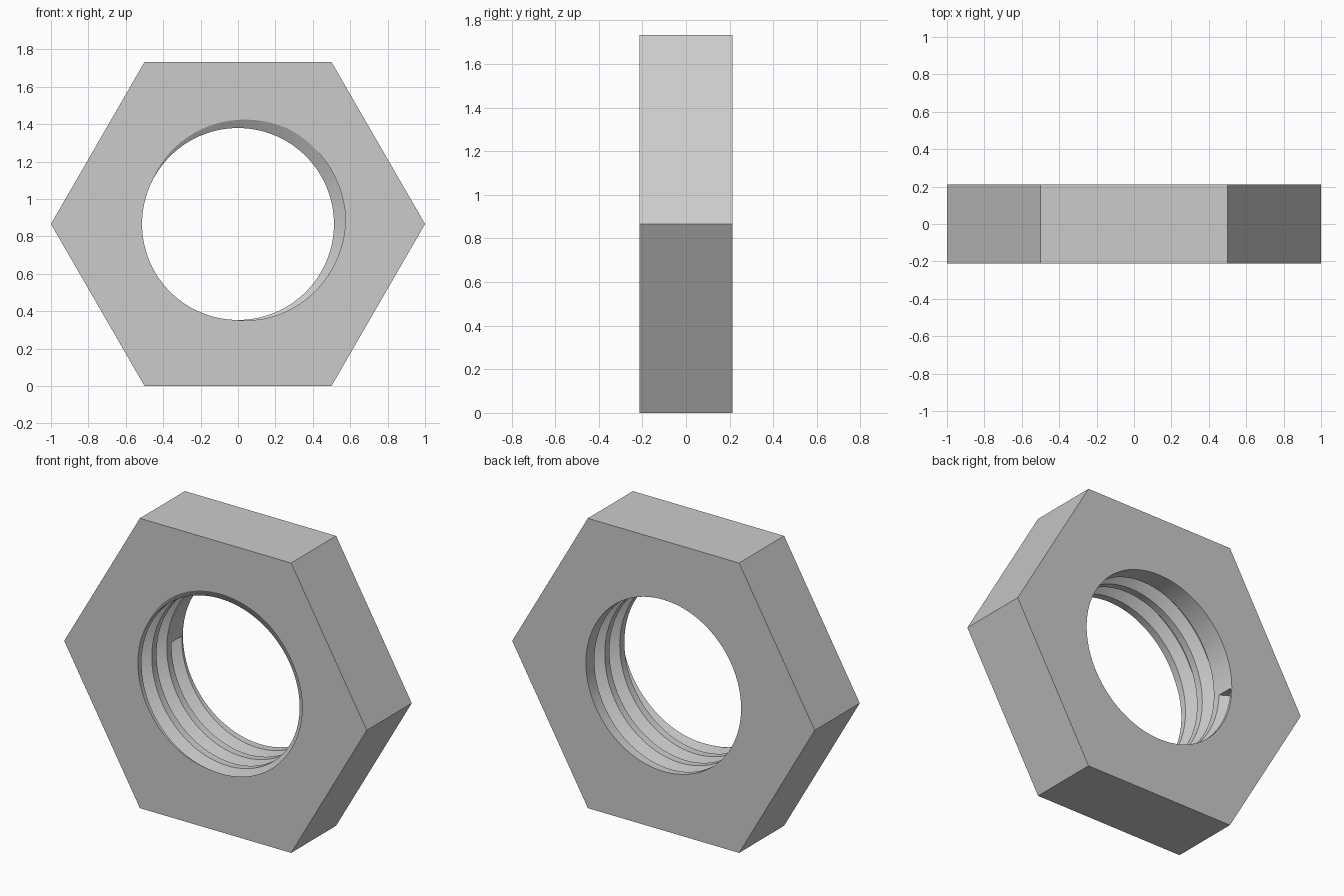
import bpy, bmesh, math

cube = bpy.data.objects.get("Cube")
if cube:
    bpy.data.objects.remove(cube, do_unlink=True)

APOTHEM = math.sqrt(3) / 2      # hexagon with corner radius 1
HALF = 0.2125                   # half thickness
MINOR, MAJOR = 0.513, 0.576     # thread crest and root radii
PITCH = 0.1415
MOUTH, ROOT = 0.345 * PITCH, 0.08 * PITCH   # groove half widths
START = 180                     # angle where the groove ends inside the bore
STEPS = 144


def groove_centres(angle):
    """Depths of the three thread turns at this angle, back to front."""
    return [-HALF + PITCH * (k - (angle - 32) / 360) for k in (3, 2, 1)]


def bore_radius(angle, y):
    """Radius of the trapezoid thread profile."""
    d = min(abs(y - c) for c in groove_centres(angle))
    t = min(1, max(0, (MOUTH - d) / (MOUTH - ROOT)))
    return MINOR + t * (MAJOR - MINOR)


def section(bm, angle):
    """Closed radial cross-section: outer wall, then threaded bore."""
    hex_r = APOTHEM / math.cos(math.radians(angle % 60 - 30))
    points = [(hex_r, -HALF), (hex_r, HALF), (MINOR, HALF)]
    for c in groove_centres(angle):
        for offset in (MOUTH, ROOT, -ROOT, -MOUTH):
            y = max(c + offset, -HALF)
            points.append((bore_radius(angle, y), y))
    points.append((bore_radius(angle, -HALF), -HALF))
    a = math.radians(angle)
    return [bm.verts.new((r * math.cos(a), y, APOTHEM + r * math.sin(a)))
            for r, y in points]


# Nut body with helical thread
bm = bmesh.new()
columns = [section(bm, START + 360 * i / STEPS) for i in range(STEPS + 1)]
for a, b in zip(columns, columns[1:]):
    for j in range(len(a)):
        k = (j + 1) % len(a)
        bm.faces.new((a[j], a[k], b[k], b[j]))

# Flat end of the thread groove
bm.faces.new(columns[0][3:7])
bmesh.ops.remove_doubles(bm, verts=bm.verts, dist=0.00002)
bmesh.ops.recalc_face_normals(bm, faces=bm.faces)

mesh = bpy.data.meshes.new("hex_nut")
bm.to_mesh(mesh)
bm.free()
nut = bpy.data.objects.new("hex_nut", mesh)
bpy.context.collection.objects.link(nut)

# Plain grey metal
grey = bpy.data.materials.new("grey_metal")
grey.use_nodes = True
colour = (0.6, 0.6, 0.6, 1)
grey.diffuse_color = colour
grey.node_tree.nodes["Principled BSDF"].inputs["Base Color"].default_value = colour
mesh.materials.append(grey)

bpy.ops.object.select_all(action='DESELECT')
nut.select_set(True)
bpy.context.view_layer.objects.active = nut
bpy.ops.object.shade_smooth_by_angle(angle=math.radians(25))
